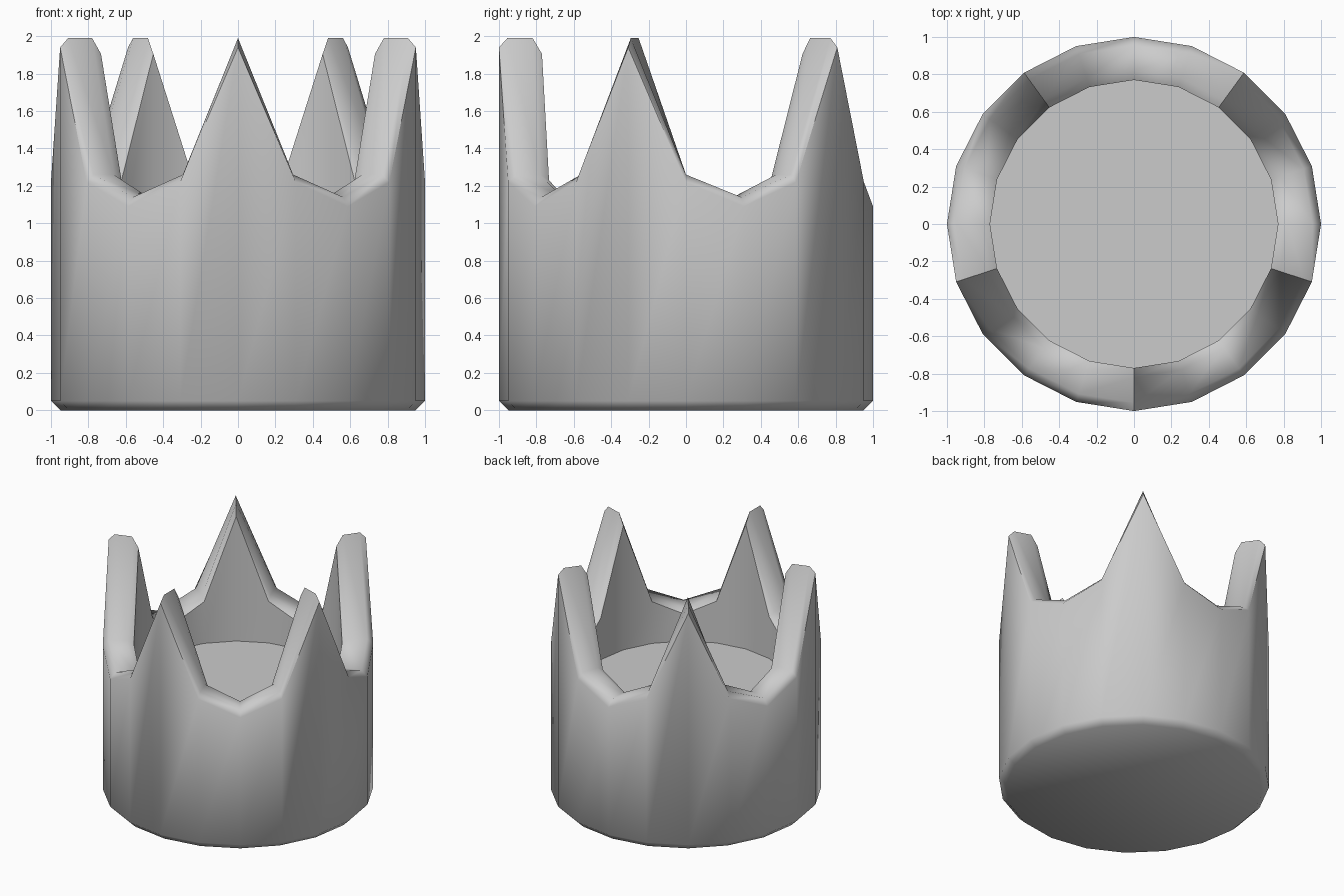
import bpy, bmesh
from math import cos, sin, radians

if "Cube" in bpy.data.objects:
    bpy.data.objects.remove(bpy.data.objects["Cube"])

SIDES = 20
RIM = [1.99, 1.26, 1.14, 1.26]     # repeating rim heights: peak, flank, valley, flank
OUT_DROP = [0.05, 0.04, 0.05, 0.04]
IN_DROP = [0.085, 0.03, 0.03, 0.03]

bm = bmesh.new()


def ring(radius, height):
    """One 20-sided loop; height is a function of the position in the rim pattern."""
    loop = []
    for i in range(SIDES):
        a = radians(-90 + i * 360 / SIDES)
        loop.append(bm.verts.new((radius * cos(a), radius * sin(a), height(i % 4))))
    return loop


# Section from the base, up the outer wall, over the rim and down to the floor
rings = [
    ring(0.95, lambda k: 0.0),
    ring(1.00, lambda k: 0.05),
    ring(1.00, lambda k: RIM[k] - OUT_DROP[k]),
    ring(0.955, lambda k: RIM[k]),
    ring(0.82, lambda k: RIM[k]),
    ring(0.77, lambda k: RIM[k] - IN_DROP[k]),
    ring(0.77, lambda k: 0.89),
]
for low, high in zip(rings, rings[1:]):
    for i in range(SIDES):
        j = (i + 1) % SIDES
        bm.faces.new((low[i], low[j], high[j], high[i]))

# Underside and inner floor
bm.faces.new(rings[0][::-1])
bm.faces.new(rings[-1])
bmesh.ops.recalc_face_normals(bm, faces=bm.faces[:])

mesh = bpy.data.meshes.new("crown_tower_top")
bm.to_mesh(mesh)
bm.free()
crown = bpy.data.objects.new("crown_tower_top", mesh)
bpy.context.collection.objects.link(crown)

# Soft wall and rim, sharp floor corner
bpy.context.view_layer.objects.active = crown
crown.select_set(True)
bpy.ops.object.shade_smooth_by_angle(angle=radians(55))
